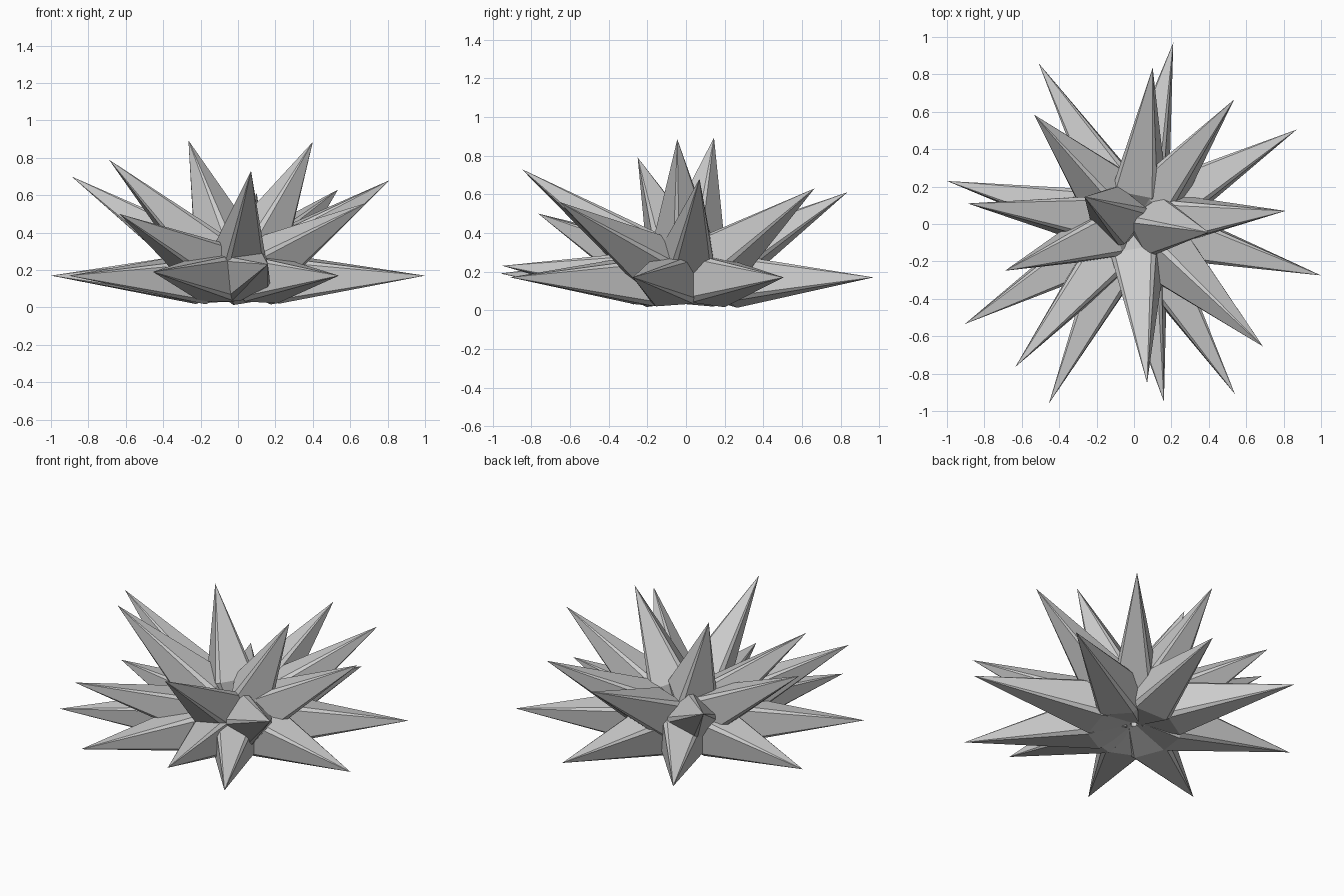
import bpy, bmesh, math
from mathutils import Vector

if "Cube" in bpy.data.objects:
    bpy.data.objects.remove(bpy.data.objects["Cube"])

# tips of every spike: flat ring, raised ring, crown
LOW = [(.21, .97, .17), (-.51, .86, .17), (-1, .23, .17), (-.905, -.535, .17), (-.455, -.96, .19),
       (.16, -.95, .23), (.54, -.91, .17), (1, -.275, .17), (.87, .505, .17)]
MID = [(.10, .835, .61), (-.535, .585, .54), (-.89, .11, .70), (-.69, -.25, .79), (-.635, -.765, .50),
       (.07, -.85, .73), (.69, -.655, .56), (.81, .07, .68), (.535, .665, .63)]
TOP = [(-.265, .145, .893), (.40, -.045, .885)]
# spikes lying edge-up instead of face-up
EDGE_UP = {"raised_spike_2": 0, "raised_spike_7": -3, "crown_spike_2": -8}


def spike(name, tip, hub_z, roll, knee=.25, radius=.16):
    """Square crystal with narrow bevelled edges: small root, wide knee, sharp tip."""
    hub, tip = Vector((0, 0, hub_z)), Vector(tip)
    axis = (tip - hub).normalized()
    side = Vector((0, 0, 1)).cross(axis).normalized()
    up = axis.cross(side)
    bm = bmesh.new()

    def ring(dist, r):
        verts = []
        for k in range(4):
            for d in (-6, 6):
                a = math.radians(90 * k + d + roll)
                verts.append(bm.verts.new(hub + axis * dist + (side * math.cos(a) + up * math.sin(a)) * r))
        return verts

    root, wide = ring(.02, .07), ring(knee, radius)
    apex = bm.verts.new(tip)
    bm.faces.new(root[::-1])
    for i in range(8):
        j = (i + 1) % 8
        bm.faces.new((root[i], root[j], wide[j], wide[i]))
        bm.faces.new((wide[i], wide[j], apex))
    bmesh.ops.recalc_face_normals(bm, faces=bm.faces)
    mesh = bpy.data.meshes.new(name)
    bm.to_mesh(mesh)
    bm.free()
    bpy.context.collection.objects.link(bpy.data.objects.new(name, mesh))


# spikes fanned around the hub, each rolled a little differently
for label, tips, hub_z in (("low_spike", LOW, .145), ("raised_spike", MID, .13), ("crown_spike", TOP, .13)):
    for n, tip in enumerate(tips):
        name = f"{label}_{n + 1}"
        spike(name, tip, hub_z, EDGE_UP.get(name, 45 + (n * 7) % 18 - 9))
